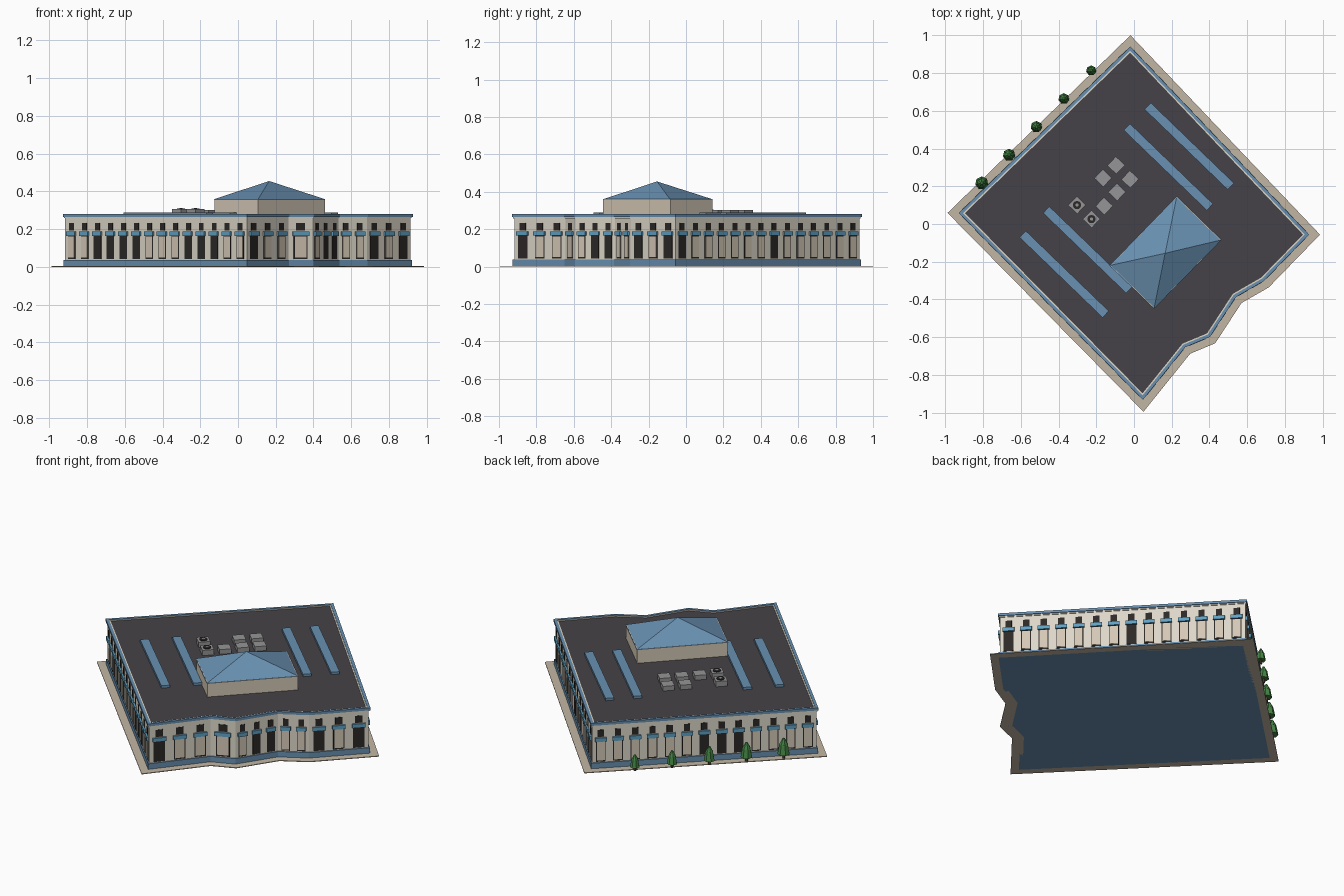
import bpy, bmesh, math, random
from mathutils import Vector, Matrix

if "Cube" in bpy.data.objects:
    bpy.data.objects.remove(bpy.data.objects["Cube"])

random.seed(4)


def mat(name, c):
    m = bpy.data.materials.new(name)
    m.diffuse_color = (*c, 1)
    m.use_nodes = True
    m.node_tree.nodes["Principled BSDF"].inputs["Base Color"].default_value = m.diffuse_color
    return m


BLUE = mat("blue", (0.14, 0.28, 0.44))
AWN = mat("awning_blue", (0.12, 0.36, 0.55))
CREAM = mat("cream", (0.72, 0.68, 0.58))
PANEL = mat("panel", (0.66, 0.58, 0.47))
DARK = mat("dark", (0.025, 0.022, 0.02))
DECK = mat("deck", (0.06, 0.055, 0.063))
PAVE = mat("paving", (0.54, 0.47, 0.37))
METAL = mat("metal", (0.3, 0.3, 0.31))
LEAF = mat("leaf", (0.06, 0.24, 0.06))
BARK = mat("bark", (0.1, 0.06, 0.03))


def finish(name, bm, m):
    bmesh.ops.recalc_face_normals(bm, faces=bm.faces)
    me = bpy.data.meshes.new(name)
    bm.to_mesh(me)
    bm.free()
    me.materials.append(m)
    ob = bpy.data.objects.new(name, me)
    bpy.context.collection.objects.link(ob)
    return ob


def add_box(bm, center, size, angle):
    M = Matrix.Translation(center) @ Matrix.Rotation(angle, 4, 'Z') @ Matrix.Diagonal((*size, 1))
    bmesh.ops.create_cube(bm, size=1, matrix=M)


def add_cone(bm, x, y, z0, z1, r0, r1, n):
    bmesh.ops.create_cone(bm, cap_ends=True, segments=n, radius1=r0, radius2=r1, depth=z1 - z0,
                          matrix=Matrix.Translation((x, y, (z0 + z1) / 2)))


def offset(poly, d):
    # mitred offset of a counter-clockwise outline
    out = []
    for i, p in enumerate(poly):
        a = (p - poly[i - 1]).normalized()
        b = (poly[(i + 1) % len(poly)] - p).normalized()
        n1, n2 = Vector((a.y, -a.x)), Vector((b.y, -b.x))
        out.append(p + (n1 + n2) * d / (1 + n1.dot(n2)))
    return out


def prism(name, poly, z0, z1, m):
    bm = bmesh.new()
    f = bm.faces.new([bm.verts.new((p.x, p.y, z0)) for p in poly])
    ext = bmesh.ops.extrude_face_region(bm, geom=[f], use_keep_orig=True)
    vs = [g for g in ext["geom"] if isinstance(g, bmesh.types.BMVert)]
    bmesh.ops.translate(bm, verts=vs, vec=(0, 0, z1 - z0))
    return finish(name, bm, m)


def ring(name, outer, inner, z0, z1, m):
    bm = bmesh.new()
    loops = [[bm.verts.new((p.x, p.y, z)) for p in poly]
             for poly, z in ((outer, z0), (outer, z1), (inner, z1), (inner, z0))]
    n = len(outer)
    for k in range(4):
        A, B = loops[k], loops[(k + 1) % 4]
        for i in range(n):
            j = (i + 1) % n
            bm.faces.new((A[i], A[j], B[j], B[i]))
    return finish(name, bm, m)


# Building outline, counter-clockwise, with window count of the side after each corner
corners = [(-0.02, 0.936, 13), (-0.924, 0.058, 14), (0.047, -0.927, 3), (0.27, -0.65, 1),
           (0.40, -0.596, 3), (0.538, -0.385, 2), (0.686, -0.30, 3), (0.923, -0.056, 14)]
outline = [Vector(c[:2]) for c in corners]
wall = offset(outline, -0.006)

# Main masses
ring("pavement", offset(outline, 0.045), offset(outline, -0.02), 0, 0.004, PAVE)
prism("base_plinth", outline, 0, 0.037, BLUE)
prism("walls", wall, 0.037, 0.262, CREAM)
prism("roof_deck", offset(outline, -0.02), 0.262, 0.274, DECK)
ring("cornice", offset(outline, 0.003), offset(outline, -0.013), 0.265, 0.28, BLUE)
ring("cornice_lip", offset(outline, -0.002), offset(outline, -0.02), 0.258, 0.277, CREAM)

# Windows, doors and awnings along every side
parts = {k: bmesh.new() for k in ("dark", "panel", "awning")}
for i, (x, y, n) in enumerate(corners):
    a, b = wall[i], wall[(i + 1) % len(wall)]
    d = b - a
    cell = d.length / n
    ang = math.atan2(d.y, d.x)
    nrm = Vector((d.y, -d.x)).normalized()
    for k in range(n):
        p = a + d * ((k + 0.5) / n)

        def put(key, w, z0, z1, depth):
            q = p + nrm * (depth / 2 - 0.002)
            add_box(parts[key], (q.x, q.y, (z0 + z1) / 2), (w * cell, depth + 0.004, z1 - z0), ang)
        put("dark", 0.36, 0.192, 0.234, 0.002)
        put("dark", 0.56, 0.042, 0.168, 0.002)
        if random.random() < 0.66:
            put("panel", 0.46, 0.05, 0.162, 0.004)
        put("awning", 0.66, 0.165, 0.188, 0.011)
finish("window_openings", parts["dark"], DARK)
finish("door_panels", parts["panel"], PANEL)
finish("awnings", parts["awning"], AWN)

# Rooftop pavilion with pyramid roof
pav = [Vector(p) for p in ((0.227, 0.147), (-0.13, -0.22), (0.106, -0.449), (0.464, -0.084))]
prism("pavilion_walls", offset(pav, -0.003), 0.27, 0.36, PANEL)
bm = bmesh.new()
vs = [bm.verts.new((p.x, p.y, 0.358)) for p in pav]
top = bm.verts.new((0.165, -0.155, 0.455))
bm.faces.new(vs)
for i in range(4):
    bm.faces.new((vs[i], vs[(i + 1) % 4], top))
finish("pavilion_roof", bm, BLUE)

# Long skylights
bm = bmesh.new()
for x, y in ((0.293, 0.412), (0.182, 0.302), (-0.245, -0.137), (-0.37, -0.266)):
    add_box(bm, (x, y, 0.279), (0.612, 0.048, 0.02), math.radians(-44))
finish("skylights", bm, BLUE)

# Air handling boxes, two of them with fans
bm, fan = bmesh.new(), bmesh.new()
units = [(-0.095, 0.311, 0), (-0.021, 0.237, 0), (-0.164, 0.243, 0), (-0.09, 0.169, 0),
         (-0.158, 0.095, 0), (-0.225, 0.026, 1), (-0.302, 0.10, 1)]
for x, y, has_fan in units:
    top_z = 0.306 if has_fan else 0.302
    add_box(bm, (x, y, (0.27 + top_z) / 2), (0.066, 0.066, top_z - 0.27), math.radians(46))
    if has_fan:
        add_cone(fan, x, y, top_z - 0.002, top_z + 0.004, 0.022, 0.022, 12)
        add_cone(bm, x, y, top_z, top_z + 0.006, 0.009, 0.009, 8)
finish("air_units", bm, METAL)
finish("air_unit_fans", fan, DARK)

# Row of low-poly trees along the back left side
trunk, crown = bmesh.new(), bmesh.new()
for i in range(5):
    x, y = -0.227 - 0.145 * i, 0.813 - 0.149 * i
    s = 0.85 + 0.06 * i
    add_cone(trunk, x, y, 0.003, 0.04 * s, 0.008, 0.007, 6)
    add_cone(crown, x, y, 0.03 * s, 0.085 * s, 0.032 * s, 0.022 * s, 7)
    add_cone(crown, x, y, 0.08 * s, 0.115 * s, 0.024 * s, 0.006 * s, 7)
finish("tree_trunks", trunk, BARK)
finish("tree_crowns", crown, LEAF)
